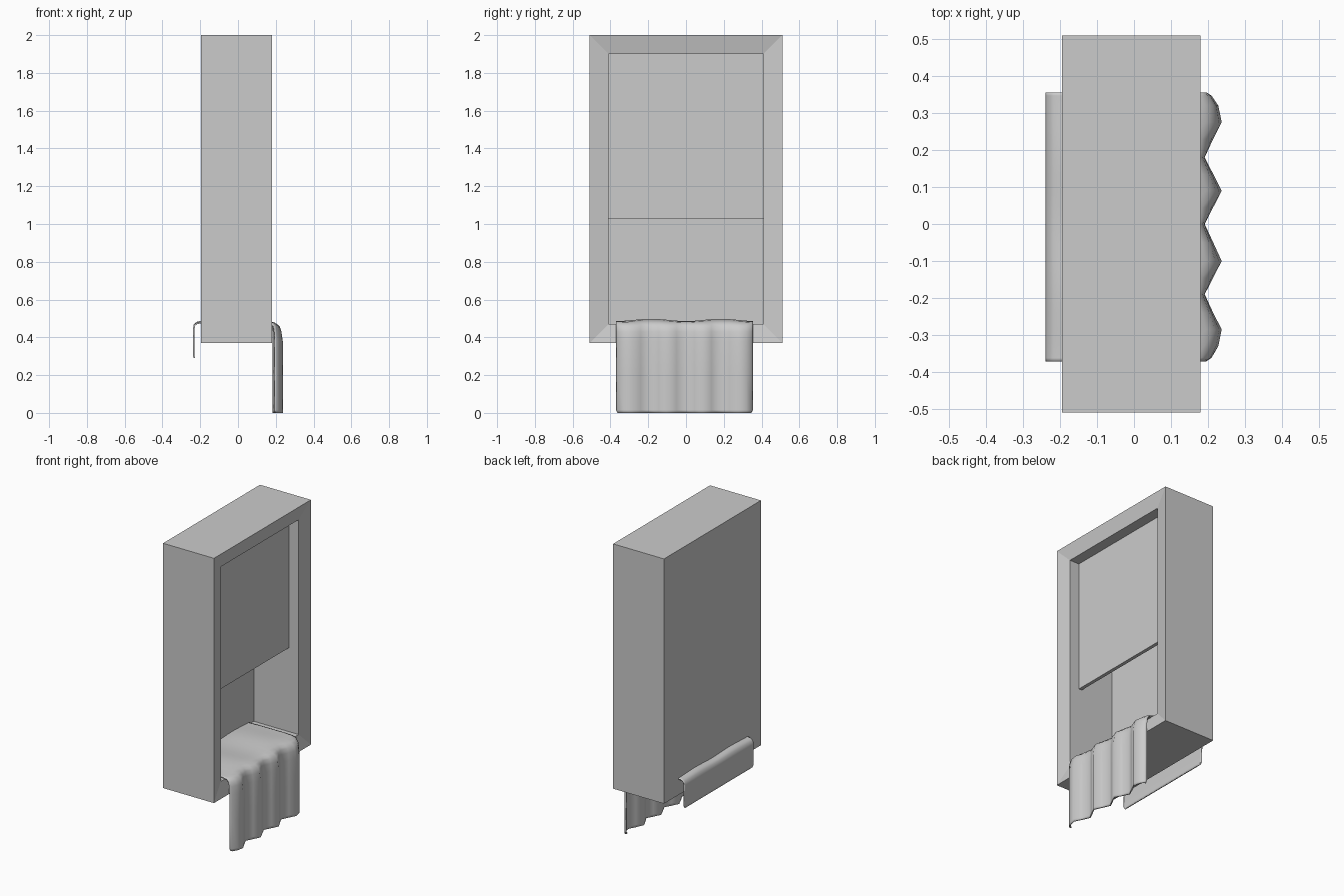
import bpy
import bmesh
import math
from mathutils import Matrix, Vector

old = bpy.data.objects.get("Cube")
if old:
    bpy.data.objects.remove(old, do_unlink=True)


def add_object(name, bm):
    mesh = bpy.data.meshes.new(name)
    bmesh.ops.recalc_face_normals(bm, faces=bm.faces)
    bm.to_mesh(mesh)
    bm.free()
    obj = bpy.data.objects.new(name, mesh)
    bpy.context.collection.objects.link(obj)
    return obj


def box(lo, hi):
    lo, hi = Vector(lo), Vector(hi)
    bm = bmesh.new()
    matrix = Matrix.Translation((lo + hi) / 2) @ Matrix.Diagonal((*(hi - lo), 1))
    bmesh.ops.create_cube(bm, size=1, matrix=matrix)
    return bm


# Window case: sloped rim around a deep recess on the +x side
bm = box((-0.195, -0.51, 0.37), (0.18, 0.51, 2.0))
bm.normal_update()
opening = max(bm.faces, key=lambda f: f.normal.x)
bmesh.ops.inset_region(bm, faces=[opening], thickness=0.1, use_even_offset=True)
for v in opening.verts:
    v.co.x = 0.16
recess = bmesh.ops.extrude_discrete_faces(bm, faces=[opening])["faces"][0]
for v in recess.verts:
    v.co.x = -0.17
add_object("window_case", bm)

# Upper sash panel
add_object("upper_sash", box((0.067, -0.41, 1.03), (0.09, 0.41, 1.9)))

# Cloth draped through the opening: (y, fold strength) across its width
folds = [(-0.371, 0.1), (-0.362, 0.4), (-0.33, 0.8), (-0.285, 1), (-0.24, 0.5),
         (-0.19, 0), (-0.145, 0.5), (-0.1, 1), (-0.05, 0.5), (0, 0), (0.045, 0.5),
         (0.09, 1), (0.135, 0.5), (0.18, 0), (0.23, 0.5), (0.275, 1),
         (0.32, 0.8), (0.347, 0.4), (0.356, 0.1)]
# Lengthwise path: (x, z, fold depth, hump height, side inset)
path = [(-0.236, 0.29, 0, 0, 0.012), (-0.238, 0.305, 0, 0, 0),
        (-0.239, 0.44, 0, 0, 0), (-0.234, 0.467, 0, 0.2, 0),
        (-0.217, 0.478, 0, 0.4, 0), (-0.195, 0.482, 0, 0.5, 0),
        (-0.1, 0.485, 0, 0.8, 0), (0, 0.486, 0, 1, 0),
        (0.1, 0.486, 0, 1, 0), (0.15, 0.483, 0.008, 0.6, 0),
        (0.174, 0.477, 0.02, 0.2, 0), (0.186, 0.46, 0.034, 0, 0),
        (0.19, 0.43, 0.04, 0, 0), (0.191, 0.38, 0.046, 0, 0),
        (0.191, 0.2, 0.046, 0, 0), (0.191, 0.015, 0.046, 0, 0),
        (0.191, 0, 0.046, 0, 0.012)]

bm = bmesh.new()
rows = []
for x, z, depth, hump, inset in path:
    row = []
    for i, (y, fold) in enumerate(folds):
        if i in (0, len(folds) - 1):
            y -= math.copysign(inset, y)
        lift = 0.012 * hump * math.sin(math.pi * y / 0.37) ** 2
        row.append(bm.verts.new((x + depth * fold, y, z + lift)))
    rows.append(row)
for a, b in zip(rows, rows[1:]):
    for i in range(len(folds) - 1):
        bm.faces.new((a[i], b[i], b[i + 1], a[i + 1]))
cloth = add_object("draped_cloth", bm)

# Make the outward side the top of the cloth, then thicken inward
mesh = cloth.data
if sum(p.normal.z for p in mesh.polygons) < 0:
    mesh.flip_normals()
thick = cloth.modifiers.new("thickness", "SOLIDIFY")
thick.thickness = 0.008
thick.offset = -1

bpy.ops.object.select_all(action="DESELECT")
cloth.select_set(True)
bpy.context.view_layer.objects.active = cloth
bpy.ops.object.shade_smooth_by_angle(angle=math.radians(60))
